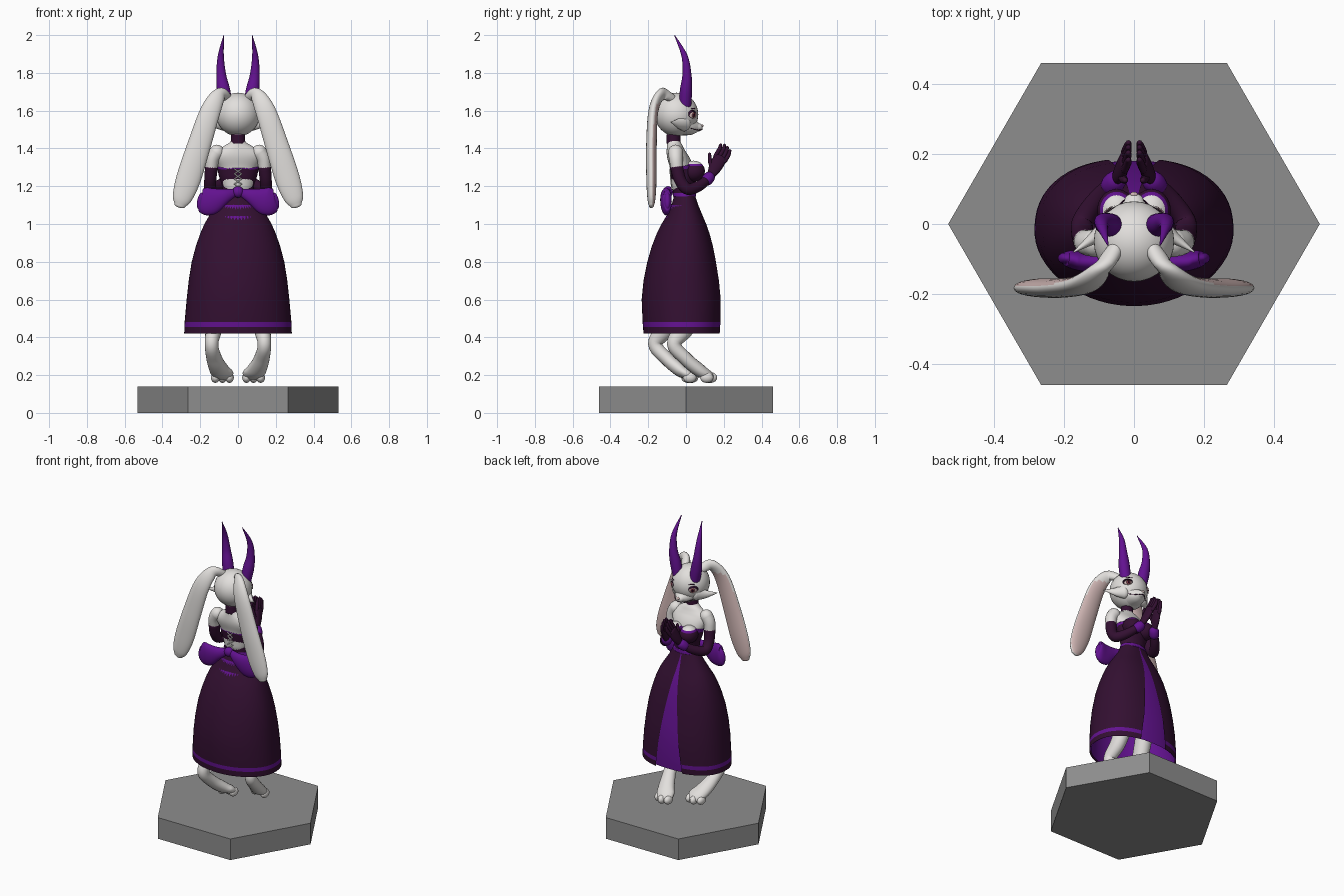
import bpy, bmesh, math
from mathutils import Vector as V

if "Cube" in bpy.data.objects:
    bpy.data.objects.remove(bpy.data.objects["Cube"])


def material(name, *rgb):
    m = bpy.data.materials.new(name)
    m.diffuse_color = (*rgb, 1)
    m.use_nodes = True
    m.node_tree.nodes["Principled BSDF"].inputs["Base Color"].default_value = m.diffuse_color
    return m


FUR = material("white fur", .76, .74, .72)
DARK = material("dark plum cloth", .033, .005, .031)
PURPLE = material("purple trim", .125, .006, .28)
PINK = material("pale pink", .62, .46, .45)
RED = material("eye red", .35, .06, .09)
GREY = material("stone grey", .27, .27, .27)


def finish(name, bm, mats, rule=None, smooth=True):
    """Turn a bmesh into an object; rule(centre, normal) picks the material slot."""
    bmesh.ops.recalc_face_normals(bm, faces=bm.faces)
    bm.normal_update()
    for f in bm.faces:
        f.smooth = smooth
        if rule:
            f.material_index = rule(f.calc_center_median(), f.normal)
    me = bpy.data.meshes.new(name)
    bm.to_mesh(me)
    bm.free()
    for m in mats:
        me.materials.append(m)
    ob = bpy.data.objects.new(name, me)
    bpy.context.collection.objects.link(ob)
    return ob


def loft(name, rows, mats, rule=None, closed=True, caps=True):
    bm = bmesh.new()
    rings = [[bm.verts.new(p) for p in row] for row in rows]
    n = len(rings[0])
    for a, b in zip(rings, rings[1:]):
        for i in range(n if closed else n - 1):
            j = (i + 1) % n
            bm.faces.new((a[i], a[j], b[j], b[i]))
    if caps:
        bm.faces.new(rings[0])
        bm.faces.new(rings[-1])
    return finish(name, bm, mats, rule)


def spline(pts, steps):
    """Catmull-Rom through tuples of any length."""
    p = [pts[0]] + list(pts) + [pts[-1]]
    out = []
    for k in range(1, len(p) - 2):
        for s in range(steps):
            t = s / steps
            out.append([.5 * (2 * b + (c - a) * t + (2 * a - 5 * b + 4 * c - d) * t * t
                              + (3 * b - a - 3 * c + d) * t ** 3)
                        for a, b, c, d in zip(*p[k - 1:k + 3])])
    return out + [list(pts[-1])]


def tube(name, pts, mats, rule=None, hint=(0, 1, 0), sides=20, steps=6, rounded=True):
    """Elliptical tube; points are (x, y, z, width radius, thickness radius)."""
    path = spline(pts, steps)
    pos = [V(q[:3]) for q in path]
    rows = []

    def ring(c, t, a, b):
        w = t.cross(V(hint)).normalized()
        h = w.cross(t).normalized()
        rows.append([c + w * a * math.cos(u) + h * b * math.sin(u)
                     for u in (2 * math.pi * i / sides for i in range(sides))])
    last = len(pos) - 1
    for i, (c, q) in enumerate(zip(pos, path)):
        t = (pos[min(i + 1, last)] - pos[max(i - 1, 0)]).normalized()
        a, b = max(q[3], .001), max(q[4], .001)
        ends = [math.radians(d) for d in (25, 50, 70, 85)] if rounded else []
        if i == 0:
            for e in reversed(ends):
                ring(c - t * b * math.sin(e), t, a * math.cos(e), b * math.cos(e))
        ring(c, t, a, b)
        if i == last:
            for e in ends:
                ring(c + t * b * math.sin(e), t, a * math.cos(e), b * math.cos(e))
    return loft(name, rows, mats, rule)


def ball(name, c, r, mats, rule=None):
    bm = bmesh.new()
    bmesh.ops.create_uvsphere(bm, u_segments=32, v_segments=24, radius=1)
    for v in bm.verts:
        v.co = V(c) + V(v.co[i] * r[i] for i in range(3))
    return finish(name, bm, mats, rule)


def mirrored(s, pts):
    return [(s * p[0], *p[1:]) for p in pts]


# Hexagonal stand
bm = bmesh.new()
bmesh.ops.create_cone(bm, cap_ends=True, segments=6, radius1=.532, radius2=.532, depth=.14)
xs = max(v.co.x for v in bm.verts)
for v in bm.verts:
    x, y, z = v.co
    v.co = (x, y, z + .07) if xs > .5 else (y, x, z + .07)
finish("stand", bm, [GREY], smooth=False)

# Skirt: dark outer layer with a front slit over a purple lining
SKIRT = [(.42, .285, -.225, .185), (.455, .284, -.228, .187), (.48, .283, -.23, .188),
         (.6, .272, -.235, .188), (.7, .261, -.225, .177), (.8, .245, -.205, .16),
         (.88, .224, -.182, .144), (.95, .2, -.155, .125), (1.0, .178, -.13, .107),
         (1.04, .155, -.105, .09), (1.1, .115, -.077, .065), (1.16, .085, -.06, .045)]


def skirt_rows(scale, slit, lift=0, n=56):
    rows = []
    for z, rx, yb, yf in SKIRT:
        cy, ry = (yf + yb) / 2, (yf - yb) / 2 * scale
        t0 = slit * (1.16 - z) / .74 + (.01 if slit else 0)
        row = []
        for i in range(n):
            t = t0 + (2 * math.pi - 2 * t0) * i / ((n - 1) if slit else n)
            s, c = math.sin(t), math.cos(t)
            p = .85 if c > 0 else 1
            row.append((rx * scale * math.copysign(abs(s) ** p, s),
                        cy + ry * math.copysign(abs(c) ** p, c), z + lift))
        rows.append(row)
    return rows


loft("skirt", skirt_rows(1, .27), [DARK, PURPLE],
     lambda c, n: int(.455 < c.z < .48), closed=False, caps=False)
loft("skirt_lining", skirt_rows(.965, 0, .006), [PURPLE], caps=False)
tube("belt", [(0, -.008, 1.145, .094, .062), (0, -.008, 1.165, .088, .06)], [PURPLE],
     sides=32, rounded=False)

# Torso, bodice and bust
tube("torso", [(0, -.02, 1.2, .08, .055), (0, -.025, 1.3, .105, .06), (0, -.05, 1.365, .125, .052),
               (0, -.06, 1.405, .085, .043), (0, -.066, 1.44, .037, .034),
               (0, -.066, 1.5, .033, .033)], [FUR], sides=32)
tube("bodice", [(0, -.01, 1.14, .086, .056), (0, -.012, 1.2, .084, .06), (0, -.012, 1.25, .1, .068),
                (0, -.02, 1.306, .112, .066)], [DARK, PURPLE],
     lambda c, n: int(c.z > 1.29), sides=32, steps=8, rounded=False)
for s in (-1, 1):
    ball("bust", (s * .05, .04, 1.28), (.055, .06, .055), [DARK, PURPLE, FUR],
         lambda c, n: 0 if c.z < 1.307 else 1 if c.z < 1.32 else 2)
tube("choker", [(0, -.066, 1.425, .039, .037), (0, -.066, 1.475, .036, .036)], [DARK],
     sides=24, rounded=False)

# Back lacing
for k in range(4):
    z = 1.185 + .027 * k
    for s in (-1, 1):
        tube("lacing", [(-s * .018, -.076 - .003 * k, z, .003, .003),
                        (s * .018, -.076 - .003 * k, z + .025, .003, .003)], [FUR], sides=8, steps=1)

# Back bow
ball("bow_knot", (0, -.095, 1.17), (.03, .026, .03), [PURPLE])
for s in (-1, 1):
    tube("bow_loop", mirrored(s, [(.01, -.09, 1.17, .018, .014), (.07, -.108, 1.148, .04, .024),
                                  (.14, -.108, 1.122, .072, .028), (.185, -.1, 1.12, .068, .025),
                                  (.2, -.098, 1.122, .045, .016)]), [PURPLE])

# Arms, gloves, bracelets and raised hands
for s in (-1, 1):
    tube("upper_arm", mirrored(s, [(.112, -.055, 1.38, .04, .04), (.135, -.053, 1.34, .036, .036),
                                   (.143, -.045, 1.27, .03, .03)]), [FUR], hint=(1, 0, 0))
    tube("glove", mirrored(s, [(.141, -.048, 1.295, .034, .034), (.147, -.03, 1.23, .032, .032),
                               (.145, .01, 1.185, .031, .031), (.1, .075, 1.205, .028, .028),
                               (.05, .125, 1.25, .021, .021)]), [DARK], hint=(1, .2, 0))
    tube("bracelet", mirrored(s, [(.064, .112, 1.234, .031, .031), (.054, .122, 1.246, .031, .031)]),
         [PURPLE], hint=(1, .2, 0), steps=1)
    tube("palm", mirrored(s, [(.05, .13, 1.255, .02, .015), (.037, .155, 1.3, .034, .018),
                              (.026, .182, 1.35, .036, .015)]), [DARK], hint=(1, 0, 0))
    for k in range(4):
        o = (k - 1.5) * .019
        y, z = .18 + o * .88, 1.345 - o * .47
        tip = .07 - abs(k - 1.3) * .008
        tube("finger", mirrored(s, [(.027, y, z, .011, .011),
                                    (.018, y + tip * .35, z + tip * .6, .011, .011),
                                    (.016, y + tip * .48, z + tip, .008, .008)]),
             [DARK], hint=(1, 0, 0), sides=10, steps=3)
    tube("thumb", mirrored(s, [(.04, .145, 1.29, .013, .013), (.03, .128, 1.33, .012, .012),
                               (.025, .125, 1.37, .008, .008)]),
         [DARK], hint=(1, 0, 0), sides=10, steps=3)

# Legs with raised heels and turned-in paws; the +x leg steps forward
for s, dy in ((-1, 0), (1, .1)):
    leg = [(.11, -.04, .6, .055, .05), (.125, -.1, .46, .052, .045), (.14, -.163, .365, .038, .036),
           (.125, -.1, .285, .036, .042), (.1, -.035, .23, .036, .052), (.08, 0, .208, .03, .056)]
    tube("leg", [(s * x, y + dy, z, a, b) for x, y, z, a, b in leg], [FUR], hint=(1, 0, 0))
    for x, y in ((.12, .01), (.082, .03), (.045, .02)):
        ball("toe", (s * x, y + dy, .187), (.023, .035, .028), [FUR])

# Head, muzzle and cheek tufts
HEAD, R = V((0, -.05, 1.58)), .115
ball("head", HEAD, (R, R, R), [FUR])
tube("muzzle", [(0, -.02, 1.535, .085, .072), (0, .03, 1.517, .06, .048),
                (0, .066, 1.512, .028, .022)], [FUR])
ball("nose", (0, .084, 1.52), (.011, .008, .008), [PINK])
for s in (-1, 1):
    tube("cheek_tuft", mirrored(s, [(.07, -.01, 1.535, .045, .035), (.115, -.04, 1.532, .026, .018),
                                    (.172, -.08, 1.54, .002, .002)]), [FUR])
    tube("mouth", mirrored(s, [(.0, .086, 1.5, .002, .002), (.035, .062, 1.497, .002, .002),
                               (.066, .025, 1.507, .002, .002)]), [DARK], sides=8)


def patch(name, az, el, ra, re, lift, mat):
    """Thin oval plate lying on the head; angles in degrees from the face direction."""
    rows = []
    for k in (.05, .5, 1):
        row = []
        for i in range(24):
            t = 2 * math.pi * i / 24
            a, e = math.radians(az + ra * k * math.cos(t)), math.radians(el + re * k * math.sin(t))
            d = V((math.sin(a) * math.cos(e), math.cos(a) * math.cos(e), math.sin(e)))
            row.append(HEAD + d * (R + lift))
        rows.append(row)
    loft(name, rows, [mat])


# Eyes with heavy lashes
for s in (-1, 1):
    patch("eye_lash", s * 43, 1, 15, 10.5, .002, DARK)
    patch("eye_white", s * 42, -2, 12.5, 8, .004, PINK)
    patch("eye_iris", s * 40, -1.5, 6, 7, .0055, RED)
    patch("eye_pupil", s * 40, -1.5, 2.5, 4, .007, DARK)
    patch("eye_brow", s * 38, 16, 10, 1.6, .002, DARK)

# Horns and long drooping ears
for s in (-1, 1):
    tube("horn", mirrored(s, [(.062, -.005, 1.63, .033, .033), (.077, 0, 1.71, .035, .032),
                              (.089, .005, 1.79, .026, .024), (.091, -.008, 1.89, .016, .016),
                              (.075, -.06, 1.998, .002, .002)]), [PURPLE])
    tube("ear", mirrored(s, [(.055, -.075, 1.665, .025, .022), (.095, -.13, 1.686, .036, .024),
                             (.145, -.172, 1.6, .053, .026), (.208, -.183, 1.41, .062, .028),
                             (.262, -.183, 1.24, .065, .027), (.295, -.183, 1.14, .052, .022),
                             (.308, -.183, 1.1, .03, .014)]),
         [FUR, PINK], lambda c, n: int(n.y > .6 and c.z < 1.64), sides=28)
